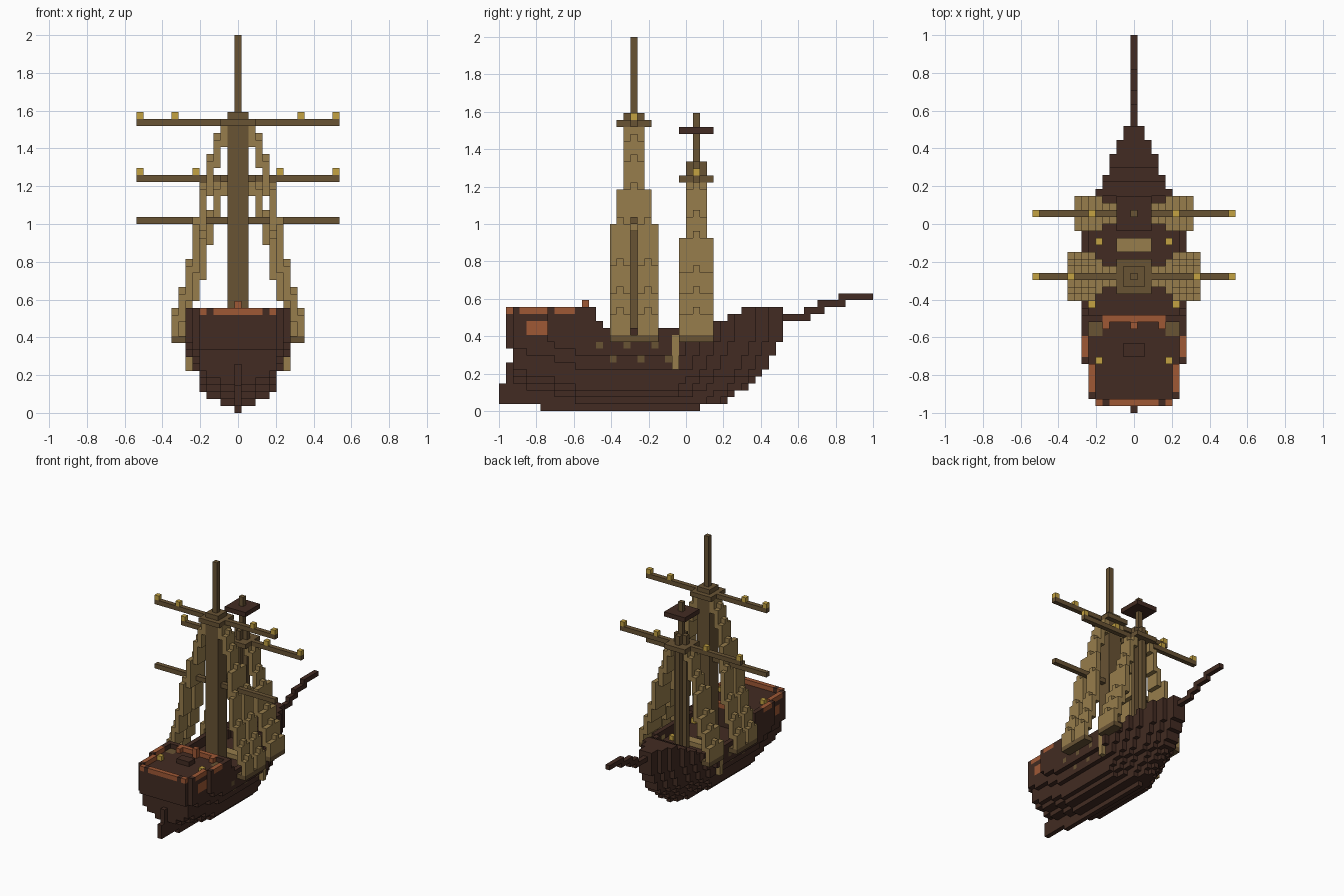
import bpy, bmesh
from math import radians
from mathutils import Vector

if "Cube" in bpy.data.objects:
    bpy.data.objects.remove(bpy.data.objects["Cube"])

V = 2 / 54          # edge of one block
cells = {}          # (i, j, k) -> (part, colour); i counts from the centre line


def linear(c):
    c /= 255
    return c / 12.92 if c < 0.04045 else ((c + 0.055) / 1.055) ** 2.4


def material(name, rgb):
    m = bpy.data.materials.new(name)
    m.use_nodes = True
    col = [linear(c) for c in rgb] + [1]
    m.diffuse_color = col
    m.node_tree.nodes["Principled BSDF"].inputs["Base Color"].default_value = col
    return m


MATS = {
    "dark_wood": material("dark_wood", (66, 43, 34)),
    "mast_wood": material("mast_wood", (104, 83, 52)),
    "rope": material("rope", (151, 125, 76)),
    "red_wood": material("red_wood", (159, 88, 53)),
    "gold": material("gold", (196, 162, 66)),
}
NAMES = list(MATS)


def block(part, colour, i, j, k, both=False):
    """Fill inclusive block ranges; both also fills the mirrored side."""
    for x in range(i[0], i[1] + 1):
        for y in range(j[0], j[1] + 1):
            for z in range(k[0], k[1] + 1):
                cells[x, y, z] = (part, colour)
                if both:
                    cells[-x, y, z] = (part, colour)


def one(part, colour, i, j, k):
    block(part, colour, (i, i), (j, j), (k, k), True)


# Hull: layers with a beam and a bow end; the strakes rise towards the stern
BEAM = [0, 2, 4, 5, 5, 5, 6, 6] + [7] * 7
BOW = [28, 32, 33, 35, 36, 37, 38, 38, 39, 39] + [40] * 5


def half_width(j, k):
    rise = max(0, round(3.3 - 0.3 * (j - 1)))
    beam = BEAM[max(0, k - rise)]
    fore = (0.8 if k > 4 else 0.3) + 0.44 * (BOW[k] - j)
    aft = 5 + (j > 1) + (j > 6)
    if j == 1 and k < 7:
        return 0
    return min(beam, round(fore), aft)


def sheer(j):
    if j <= 13 or j >= 35:
        return 15
    return 14 if j >= 33 else 13 if j >= 31 or j == 14 else 12


for k in range(1, 15):
    for j in range(2 if k in (7, 8) else 1, BOW[k] + 1):
        if k >= sheer(j):
            continue
        w = half_width(j, k)
        poop_rail = k == 14 and j <= 13
        waist = k >= 10 and 14 <= j <= 30
        for i in range(-w, w + 1):
            edge = abs(i) == w or (poop_rail and j in (1, 13))
            if (poop_rail or waist) and not edge:
                continue
            cells[i, j, k] = ("hull", "dark_wood")
block("keel", "dark_wood", (0, 0), (6, 28), (0, 0))
block("rudder", "dark_wood", (0, 0), (0, 0), (1, 3))

# Stern rail, painted in sections
block("stern_rail", "red_wood", (0, 3), (1, 1), (14, 14), True)
one("stern_rail", "red_wood", 5, 1, 14)
block("stern_rail", "red_wood", (6, 6), (3, 6), (14, 14), True)
block("stern_rail", "red_wood", (7, 7), (8, 10), (14, 14), True)
block("stern_rail", "red_wood", (0, 4), (13, 13), (14, 14), True)
one("stern_rail", "red_wood", 4, 12, 14)
block("rail_post", "red_wood", (0, 0), (12, 12), (14, 15))

# Side windows and gun ports, flush with the planking
for j in range(4, 7):
    for k in (11, 12):
        one("side_window", "red_wood", half_width(j, k), j, k)
for n, j in enumerate(range(14, 25, 2)):
    k = 7 if n % 2 else 9
    one("gun_port", "mast_wood", half_width(j, k), j, k)

# Deck fittings
block("stern_hatch", "dark_wood", (-1, 1), (8, 9), (14, 14))
block("main_hatch", "rope", (-2, 2), (23, 24), (10, 10))
block("stairs", "mast_wood", (5, 6), (11, 13), (13, 13), True)
one("lantern", "gold", 5, 7, 14)
one("lantern", "gold", 6, 15, 10)
one("lantern", "gold", 5, 24, 10)
block("anchor", "rope", (7, 7), (25, 25), (6, 10), True)

# Bowsprit, rising in steps
for k, j0, j1 in ((13, 41, 44), (14, 44, 46), (15, 46, 49), (16, 49, 53)):
    block("bowsprit", "dark_wood", (0, 0), (j0, j1), (k, k))


# Shrouds: stepped bands leaning in, with a raised middle on each step
def shroud(part, i, tops, strips):
    bottom = 10
    for top in tops:
        for j0, j1 in strips(bottom):
            mid = (j0 + j1) // 2
            block(part, "rope", (i, i), (j0, j1), (bottom, top - 1), True)
            block(part, "rope", (i, i), (mid, mid), (top, top), True)
        bottom = top - 1
        i -= 1


def main_strips(k):
    if k < 25:
        return [(16, 18), (20, 22)]
    return [(17, 21)] if k < 30 else [(18, 20)]


def fore_strips(k):
    return [(26, 30)] if k < 23 else [(27, 29)]


shroud("main_shroud", 9, (14, 17, 21, 27, 32, 36, 39, 41), main_strips)
shroud("fore_shroud", 8, (14, 17, 20, 25, 28, 32, 33), fore_strips)
block("main_channel", "mast_wood", (8, 9), (16, 22), (10, 10), True)
block("fore_channel", "mast_wood", (7, 8), (26, 30), (10, 10), True)


# Masts with platforms and yards
def mast(part, j, thick_top, tip, platform, side):
    block(part, "mast_wood", (-1, 1), (j - side, j + side), (9, thick_top))
    block(part, "mast_wood", (0, 0), (j - 1, j + 1), (9, thick_top))
    block(part, "mast_wood", (0, 0), (j, j), (thick_top + 1, tip))
    block(part, "mast_wood", (-2, 2), (j - 2, j + 2), (platform, platform))


def yard(part, j, k, lamps=()):
    block(part, "mast_wood", (-14, 14), (j, j), (k, k))
    for i in lamps:
        one("yard_lamp", "gold", i, j, k + 1)


mast("main_mast", 19, 42, 53, 41, 1)
mast("fore_mast", 28, 35, 42, 33, 0)
yard("main_top_yard", 19, 41, (9, 14))
yard("main_lower_yard", 19, 27)
yard("fore_yard", 28, 33, (6, 14))
block("lookout", "dark_wood", (-2, 2), (26, 30), (40, 40))
block("fore_mast", "mast_wood", (0, 0), (28, 28), (40, 40))

# Turn the blocks into one mesh per part, keeping only open faces
DIRS = [Vector(d) for d in ((1, 0, 0), (0, 1, 0), (0, 0, 1))]
for part in sorted({p for p, c in cells.values()}):
    bm = bmesh.new()
    verts = {}
    for cell, (owner, colour) in cells.items():
        if owner != part:
            continue
        for a in range(3):
            u, v = DIRS[(a + 1) % 3], DIRS[(a + 2) % 3]
            for side in (0, 1):
                n = DIRS[a] * (2 * side - 1)
                if tuple(int(c + d) for c, d in zip(cell, n)) in cells:
                    continue
                o = Vector(cell) + DIRS[a] * side
                ring = [o, o + u, o + u + v, o + v]
                if not side:
                    ring.reverse()
                loop = []
                for p in ring:
                    key = tuple(p)
                    if key not in verts:
                        pos = ((p.x - 0.5) * V, p.y * V - 1, p.z * V)
                        verts[key] = bm.verts.new(pos)
                    loop.append(verts[key])
                bm.faces.new(loop).material_index = NAMES.index(colour)
    bmesh.ops.dissolve_limit(bm, angle_limit=radians(1), verts=bm.verts,
                             edges=bm.edges, delimit={"MATERIAL"})
    mesh = bpy.data.meshes.new(part)
    bm.to_mesh(mesh)
    bm.free()
    for m in MATS.values():
        mesh.materials.append(m)
    bpy.context.collection.objects.link(bpy.data.objects.new(part, mesh))
